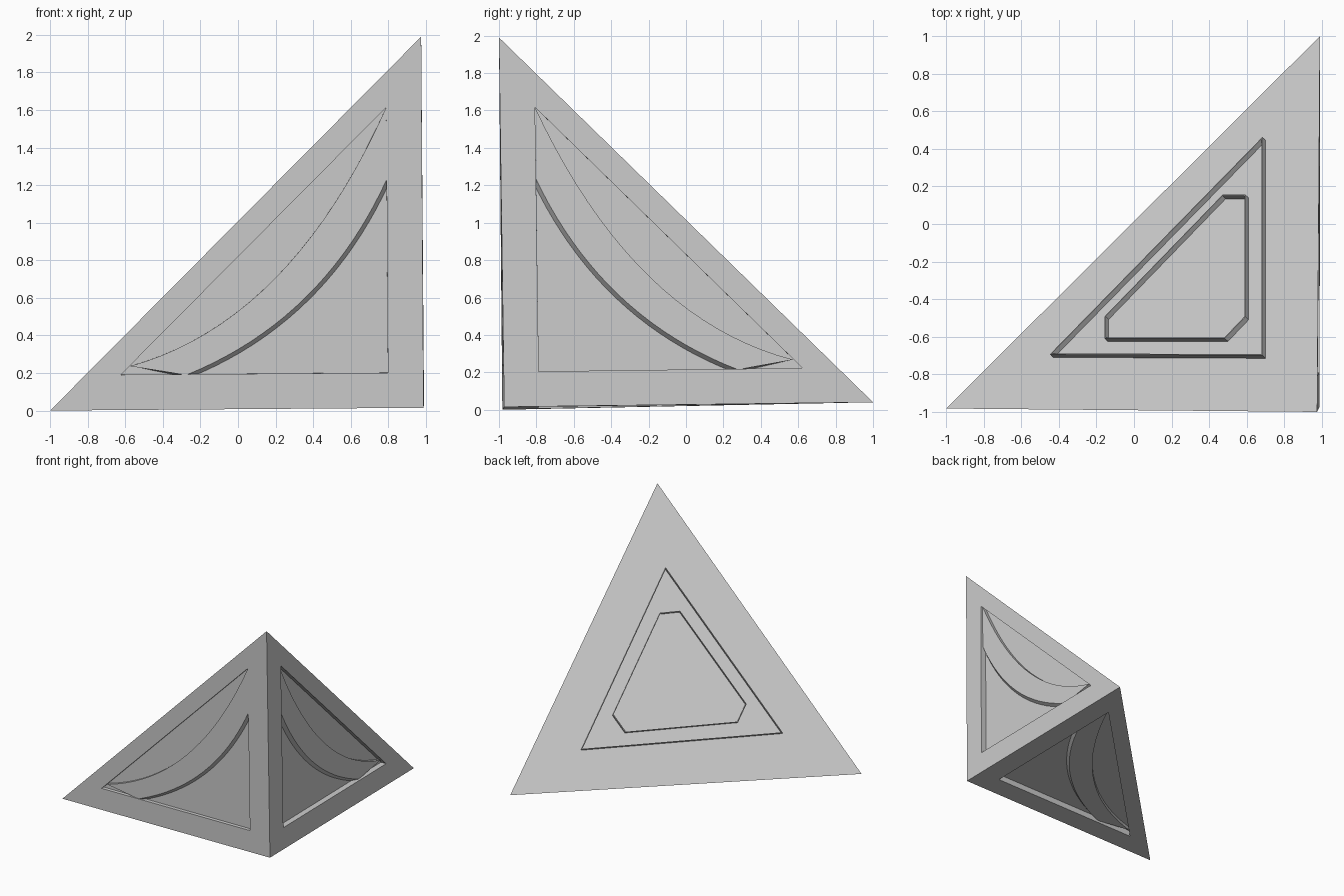
import bpy, bmesh
from mathutils import Vector as V

if "Cube" in bpy.data.objects:
    bpy.data.objects.remove(bpy.data.objects["Cube"])

# corners of the wedge-shaped body
APEX, LEFT = V((0.975, -1.0, 1.99)), V((-1.0, -0.982, 0.0))
CORNER, BACK = V((0.988, -0.972, 0.015)), V((0.99, 1.0, 0.04))
CENTRE = (APEX + LEFT + CORNER + BACK) / 4

grey = bpy.data.materials.new("grey")
grey.diffuse_color = (0.6, 0.6, 0.6, 1)
grey.use_nodes = True
grey.node_tree.nodes["Principled BSDF"].inputs["Base Color"].default_value = grey.diffuse_color


def make(name, verts, faces):
    bm = bmesh.new()
    vs = [bm.verts.new(v) for v in verts]
    for f in faces:
        bm.faces.new([vs[i] for i in f])
    bmesh.ops.recalc_face_normals(bm, faces=bm.faces)
    me = bpy.data.meshes.new(name)
    bm.to_mesh(me)
    bm.free()
    me.materials.append(grey)
    ob = bpy.data.objects.new(name, me)
    bpy.context.collection.objects.link(ob)
    return ob


def prism(name, low, high):
    """Solid between two loops, with quad strips as caps for long bands."""
    n = len(low)
    faces = [(i, (i + 1) % n, n + (i + 1) % n, n + i) for i in range(n)]
    if n == 3:
        faces += [(0, 1, 2), (3, 4, 5)]
    else:
        for o in (0, n):
            faces += [(o + i, o + i + 1, o + n - 2 - i, o + n - 1 - i) for i in range(n // 2 - 1)]
    return make(name, low + high, faces)


def curve(p0, p1, p2, n=20):
    pts = []
    for i in range(n + 1):
        t = i / n
        pts.append(tuple((1 - t) ** 2 * a + 2 * t * (1 - t) * b + t * t * c
                         for a, b, c in zip(p0, p1, p2)))
    return pts


def outward(a, b, c):
    n = (b - a).cross(c - a).normalized()
    return n if n.dot(a - CENTRE) > 0 else -n


body = make("body", [APEX, LEFT, CORNER, BACK], [(0, 1, 2), (0, 2, 3), (0, 3, 1), (1, 3, 2)])

# recessed triangular panels with a raised curved band on three faces
upper = curve((0.095, 0.81), (0.355, 0.235), (0.785, 0.118))
lower = curve((0.093, 0.62), (0.267, 0.24), (0.635, 0.093))
for side, e1, e2, depth, top in (("front", LEFT, APEX, 0.03, 0.006),
                                 ("right", BACK, APEX, 0.05, 0.02),
                                 ("bottom", LEFT, BACK, 0.05, 0.02)):
    n = outward(CORNER, e1, e2)

    def place(pts, h):
        return [CORNER + (e1 - CORNER) * a + (e2 - CORNER) * b + n * h for a, b in pts]

    panel = [(0.095, 0.095), (0.81, 0.095), (0.095, 0.81)]
    cutter = prism(side + "_panel_cutter", place(panel, -depth), place(panel, 0.05))
    cutter.hide_render = True
    cutter.hide_viewport = True
    mod = body.modifiers.new(side + "_panel", 'BOOLEAN')
    mod.object, mod.operation, mod.solver = cutter, 'DIFFERENCE', 'EXACT'
    # band slopes out slightly towards the square corner
    foot = [(a - 0.009, b - 0.009) for a, b in lower]
    prism(side + "_band", place(upper + foot[::-1], -depth - 0.004),
          place(upper + lower[::-1], -top))

# thin raised outlines on the sloping face
n = outward(APEX, LEFT, BACK)


def on_slope(x, y):
    z = APEX.z - (n.x * (x - APEX.x) + n.y * (y - APEX.y)) / n.z
    return V((x, y, z))


def outline(name, pts, height=0.03, thin=0.012):
    loop = [on_slope(*p) for p in pts]
    mid = sum(loop, V()) / len(loop)
    inner = [p.lerp(mid, thin) for p in loop]
    k = len(loop)
    verts = [p + n * h for h in (-0.01, height) for ring in (loop, inner) for p in ring]
    faces = []
    for i in range(k):
        j = (i + 1) % k
        for a, b in ((0, 1), (1, 3), (3, 2), (2, 0)):
            faces.append((a * k + i, a * k + j, b * k + j, b * k + i))
    make(name, verts, faces)


outline("triangle_outline", [(-0.43, -0.71), (0.70, -0.715), (0.70, 0.445)])
outline("hexagon_outline", [(-0.14, -0.51), (0.49, 0.14), (0.61, 0.14),
                            (0.61, -0.51), (0.50, -0.625), (-0.14, -0.625)])
